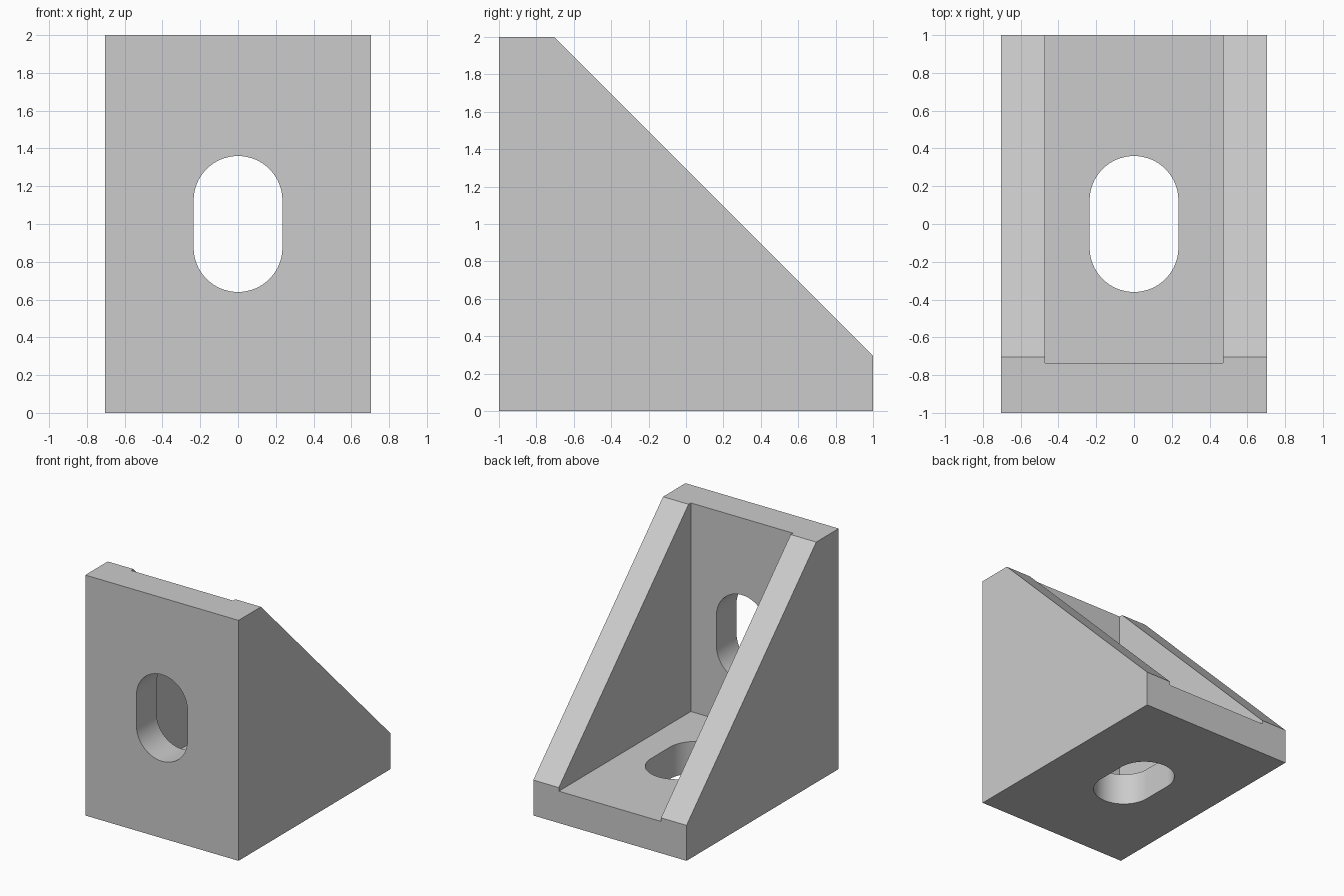
import bpy
import bmesh
from math import pi, cos, sin, radians
from mathutils import Matrix, Vector

HALF_W = 0.705      # half width of the bracket
POCKET_W = 0.47     # half width between the gussets
PLATE = 0.265       # thickness of the two plates
LIP = 0.295         # height of the ends of the slope
SLOT_R = 0.235
SLOT_OFFSET = 0.125

cube = bpy.data.objects.get("Cube")
if cube:
    bpy.data.objects.remove(cube)

grey = bpy.data.materials.new("light_grey")
grey.use_nodes = True
colour = (0.6, 0.6, 0.6, 1)
grey.diffuse_color = colour
grey.node_tree.nodes["Principled BSDF"].inputs["Base Color"].default_value = colour


def prism(name, outline, matrix, depth):
    """Extrude a flat outline along local z, centred, then place it."""
    bm = bmesh.new()
    face = bm.faces.new([bm.verts.new((u, v, -depth / 2)) for u, v in outline])
    top = bmesh.ops.extrude_face_region(bm, geom=[face])["geom"]
    bmesh.ops.translate(bm, vec=(0, 0, depth),
                        verts=[g for g in top if isinstance(g, bmesh.types.BMVert)])
    bmesh.ops.transform(bm, matrix=matrix, verts=bm.verts)
    bmesh.ops.recalc_face_normals(bm, faces=bm.faces)
    mesh = bpy.data.meshes.new(name)
    bm.to_mesh(mesh)
    bm.free()
    mesh.materials.append(grey)
    obj = bpy.data.objects.new(name, mesh)
    bpy.context.collection.objects.link(obj)
    return obj


def slot_outline(steps=32):
    """Rounded slot, long along the second axis."""
    points = []
    for start, offset in ((0, SLOT_OFFSET), (pi, -SLOT_OFFSET)):
        for i in range(steps + 1):
            a = start + pi * i / steps
            points.append((SLOT_R * cos(a), SLOT_R * sin(a) + offset))
    return points


# Local x, y, z become world y, z, x
sideways = Matrix(((0, 0, 1, 0), (1, 0, 0, 0), (0, 1, 0, 0), (0, 0, 0, 1)))

# Solid side profile across the full width
profile = [(-1, 0), (1, 0), (1, LIP), (LIP - 1, 2), (-1, 2)]
bracket = prism("corner_bracket", profile, sideways, 2 * HALF_W)

# Pocket between the gussets
inner = PLATE - 1
pocket = prism("pocket_cutter", [(inner, PLATE), (3, PLATE), (3, 3), (inner, 3)],
               sideways, 2 * POCKET_W)

# Slots through the base plate and the upright plate
base_slot = prism("base_slot_cutter", slot_outline(),
                  Matrix.Translation((0, 0, PLATE / 2)), 2 * PLATE)
wall_slot = prism("wall_slot_cutter", slot_outline(),
                  Matrix.Translation(Vector((0, inner - PLATE / 2, 1)))
                  @ Matrix.Rotation(pi / 2, 4, "X"), 2 * PLATE)

bpy.ops.object.select_all(action="DESELECT")
bracket.select_set(True)
bpy.context.view_layer.objects.active = bracket
for cutter in (pocket, base_slot, wall_slot):
    cutter.hide_render = True
    cut = bracket.modifiers.new(cutter.name, "BOOLEAN")
    cut.operation = "DIFFERENCE"
    cut.solver = "EXACT"
    cut.object = cutter
    bpy.ops.object.modifier_apply(modifier=cut.name)
    bpy.data.objects.remove(cutter)

bpy.ops.object.shade_smooth_by_angle(angle=radians(30))
